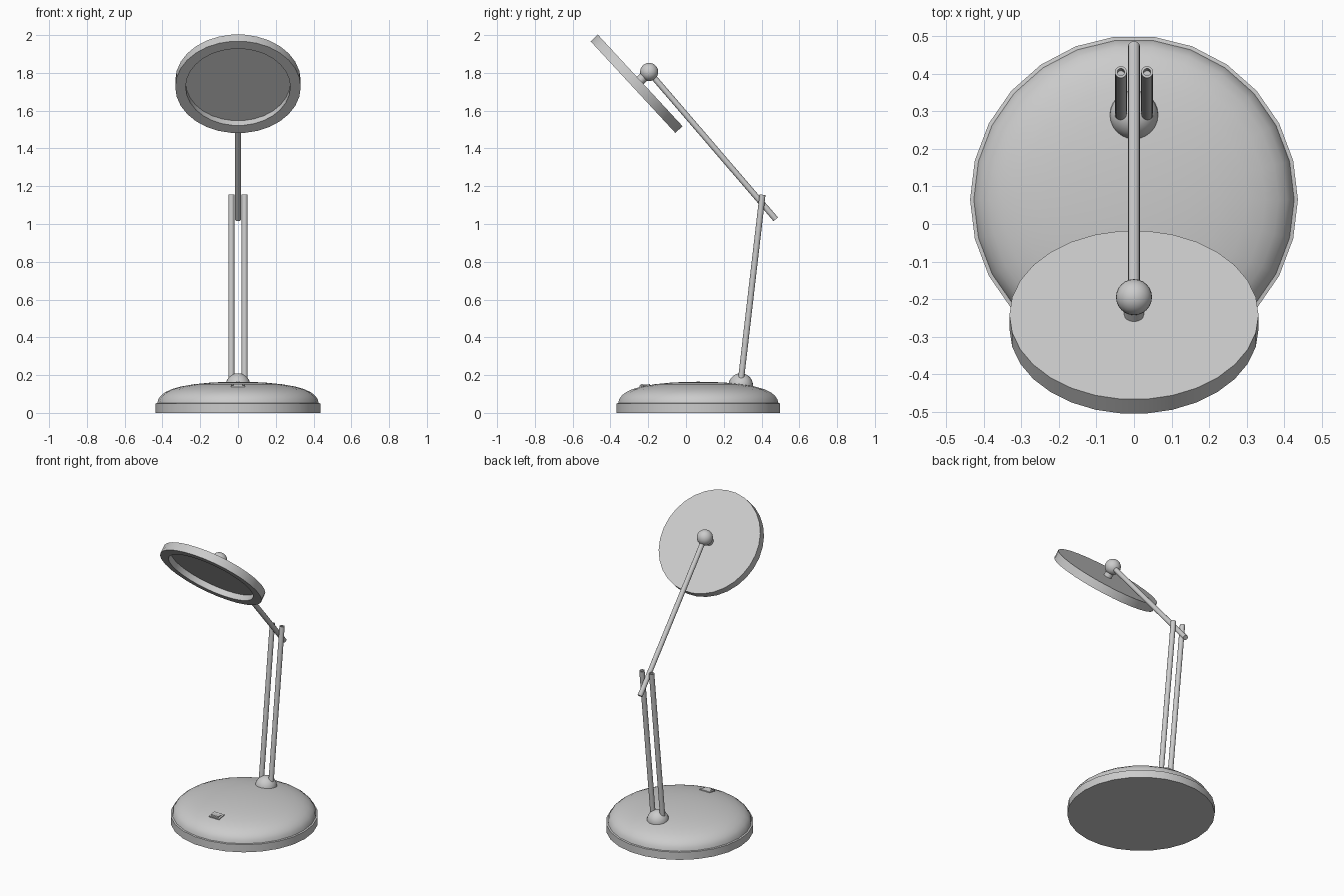
import bpy, bmesh, math
from mathutils import Vector, Matrix

if "Cube" in bpy.data.objects:
    bpy.data.objects.remove(bpy.data.objects["Cube"])


def finish(bm, name, matrix=Matrix.Identity(4), smooth=True):
    bmesh.ops.transform(bm, matrix=matrix, verts=bm.verts)
    bmesh.ops.recalc_face_normals(bm, faces=bm.faces)
    me = bpy.data.meshes.new(name)
    bm.to_mesh(me)
    bm.free()
    ob = bpy.data.objects.new(name, me)
    bpy.context.collection.objects.link(ob)
    if smooth:
        bpy.ops.object.select_all(action='DESELECT')
        ob.select_set(True)
        bpy.context.view_layer.objects.active = ob
        bpy.ops.object.shade_smooth_by_angle(angle=math.radians(32))
    return ob


def lathe(name, profile, sides, origin, axis=(0, 0, 1)):
    """Revolve (radius, height) points about an axis; radius 0 makes a pole."""
    bm = bmesh.new()
    rings = []
    for r, h in profile:
        count = 1 if r == 0 else sides
        rings.append([bm.verts.new((r * math.cos(2 * math.pi * i / sides),
                                    r * math.sin(2 * math.pi * i / sides), h))
                      for i in range(count)])
    for a, b in zip(rings, rings[1:]):
        for i in range(sides):
            j = (i + 1) % sides
            quad = [a[i % len(a)], a[j % len(a)], b[j % len(b)], b[i % len(b)]]
            bm.faces.new(list(dict.fromkeys(quad)))
    # tilt only about x so that the rings stay symmetric in x
    tilt = math.atan2(-axis[1], axis[2])
    return finish(bm, name, Matrix.Translation(origin) @ Matrix.Rotation(tilt, 4, 'X'))


def ball(name, centre, r):
    prof = [(0, -r)] + [(r * math.sin(math.pi * k / 14), -r * math.cos(math.pi * k / 14))
                        for k in range(1, 14)] + [(0, r)]
    return lathe(name, prof, 24, centre)


def rod(name, start, end, r, hollow=0):
    start, end = Vector(start), Vector(end)
    d = end - start
    n = d.length
    top = [(r * 0.6, n), (r * 0.6, n - hollow), (0, n - hollow)] if hollow else [(0, n)]
    return lathe(name, [(0, 0), (r, 0), (r, n)] + top, 16, start, d)


def box(name, centre, size, tilt):
    bm = bmesh.new()
    bmesh.ops.create_cube(bm, size=1)
    m = (Matrix.Translation(centre) @ Matrix.Rotation(tilt, 4, 'X')
         @ Matrix.Diagonal((*size, 1)))
    return finish(bm, name, m, smooth=False)


# Base: rim with a small lip, then a shallow dome
lathe("base", [(0, 0), (0.437, 0), (0.437, 0.05), (0.427, 0.052), (0.422, 0.072),
               (0.408, 0.092), (0.385, 0.110), (0.35, 0.126), (0.30, 0.140),
               (0.23, 0.152), (0.15, 0.160), (0.07, 0.164), (0, 0.165)],
      26, (0, 0.065, 0))

# Rocker switch on the front of the dome
box("switch_frame", (0, -0.218, 0.139), (0.074, 0.056, 0.018), 0.15)
box("switch_rocker", (0, -0.220, 0.144), (0.05, 0.04, 0.014), -0.08)

# Swivel ball and twin lower tubes
ball("base_joint", (0, 0.29, 0.145), 0.065)
for side, x in (("left", -0.035), ("right", 0.035)):
    rod("lower_arm_" + side, (x, 0.288, 0.15), (x, 0.405, 1.155), 0.016, hollow=0.05)

# Upper arm passing between the tubes
rod("upper_arm", (0, 0.475, 1.025), (0, -0.195, 1.805), 0.0155)
ball("head_joint", (0, -0.195, 1.805), 0.048)

# Lamp head: tilted disc with a recessed front, and its neck
axis = Vector((0, 0.735, 0.68)).normalized()
back = Vector((0, -0.2425, 1.76))
lathe("lamp_head", [(0, 0), (0.332, 0), (0.332, -0.052), (0.277, -0.052),
                    (0.277, -0.015), (0, -0.015)], 30, back, axis)
rod("head_neck", back - axis * 0.005, (0, -0.195, 1.805), 0.026)
